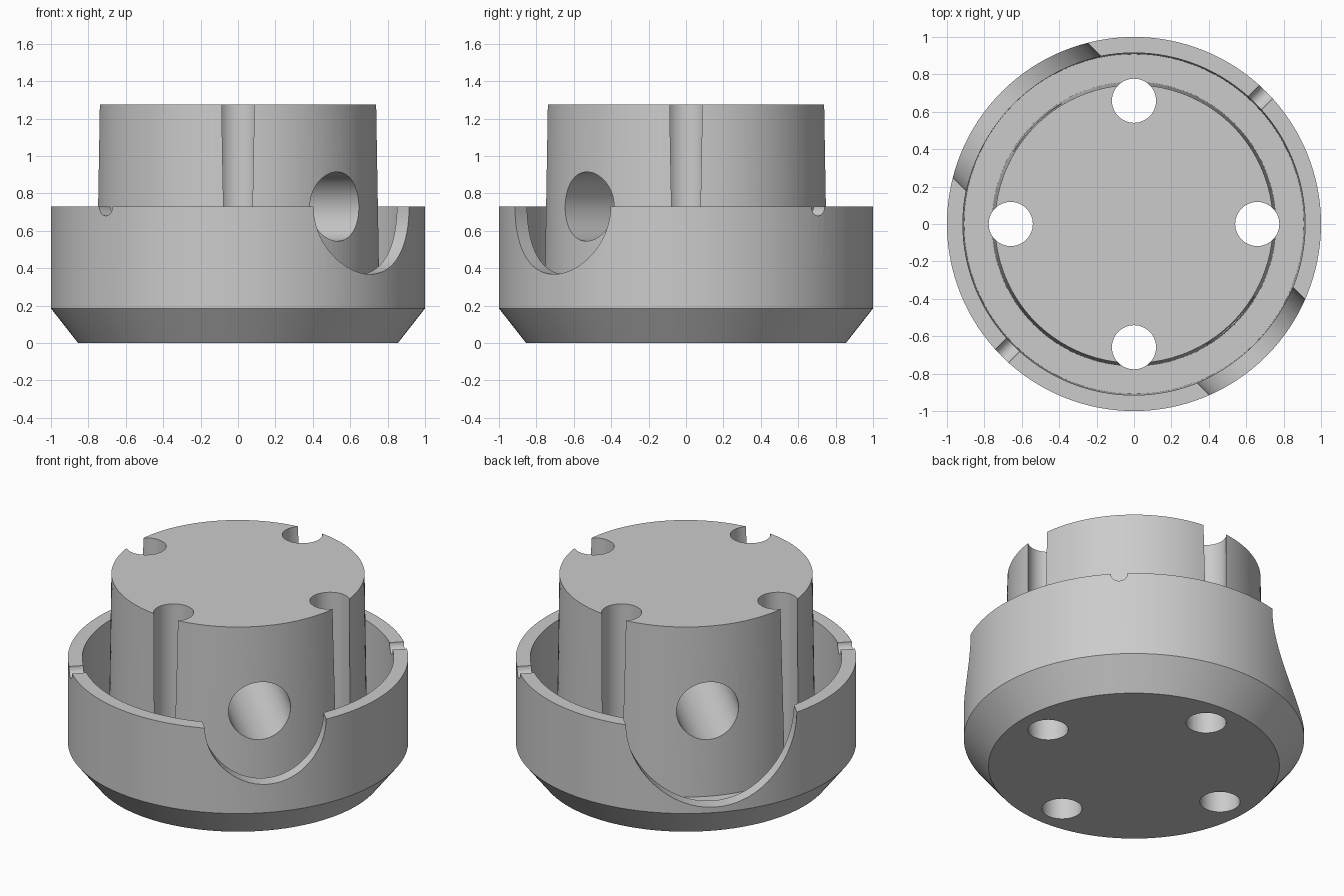
import bpy, bmesh, math
from mathutils import Vector

if "Cube" in bpy.data.objects:
    bpy.data.objects.remove(bpy.data.objects["Cube"])

SEGMENTS = 128
RIM_Z, FLOOR_Z, TOP_Z = 0.73, 0.18, 1.275

grey = bpy.data.materials.new("plain grey")
grey.diffuse_color = (0.6, 0.6, 0.6, 1)
grey.use_nodes = True
grey.node_tree.nodes["Principled BSDF"].inputs["Base Color"].default_value = grey.diffuse_color


def lathe(name, profile):
    """Revolve an (r, z) profile that starts and ends on the axis."""
    bm = bmesh.new()
    verts = [bm.verts.new((r, 0, z)) for r, z in profile]
    edges = [bm.edges.new(pair) for pair in zip(verts, verts[1:])]
    bmesh.ops.spin(bm, geom=verts + edges, cent=(0, 0, 0), axis=(0, 0, 1),
                   angle=math.tau, steps=SEGMENTS, use_duplicate=False)
    bmesh.ops.remove_doubles(bm, verts=bm.verts, dist=1e-4)
    bmesh.ops.recalc_face_normals(bm, faces=bm.faces)
    mesh = bpy.data.meshes.new(name)
    bm.to_mesh(mesh)
    bm.free()
    mesh.materials.append(grey)
    obj = bpy.data.objects.new(name, mesh)
    bpy.context.collection.objects.link(obj)
    return obj


def rod(name, radius, start, end, sides=64):
    """Cylinder between two points, used as a cutter."""
    start, end = Vector(start), Vector(end)
    bpy.ops.mesh.primitive_cylinder_add(vertices=sides, radius=radius,
                                        depth=(end - start).length,
                                        location=(start + end) / 2)
    obj = bpy.context.object
    obj.name = name
    obj.rotation_euler = (end - start).to_track_quat('Z', 'Y').to_euler()
    obj.data.materials.append(grey)
    return obj


def combine(target, other, operation):
    """Apply a boolean and remove the helper."""
    mod = target.modifiers.new(operation.lower(), 'BOOLEAN')
    mod.operation, mod.solver, mod.object = operation, 'EXACT', other
    bpy.ops.object.select_all(action='DESELECT')
    bpy.context.view_layer.objects.active = target
    target.select_set(True)
    bpy.ops.object.modifier_apply(modifier=mod.name)
    bpy.data.objects.remove(other)


def radial(degrees, r, z=RIM_Z):
    a = math.radians(degrees)
    return (r * math.cos(a), r * math.sin(a), z)


# Bowl with chamfered foot
body = lathe("round_base", [(0, 0), (0.855, 0), (1, 0.185), (1, RIM_Z),
                            (0.915, RIM_Z), (0.908, FLOOR_Z), (0, FLOOR_Z)])

# Round rim cut-outs: medium, large, and two small grooves
for angle, radius in ((-45, 0.362), (135, 0.51), (45, 0.05), (225, 0.05)):
    combine(body, rod("rim_cutter", radius, radial(angle, 0.4),
                      radial(angle, 1.2)), 'DIFFERENCE')

# Slightly tapered central post
post = lathe("centre_post", [(0, 0.1), (0.762, 0.1), (0.76, FLOOR_Z),
                             (0.744, TOP_Z), (0, TOP_Z)])
combine(body, post, 'UNION')

# Cross hole through the post
combine(body, rod("cross_hole_cutter", 0.185, radial(-45, 1.2),
                  radial(135, 1.2)), 'DIFFERENCE')

# Four vertical holes that break out through the post wall
for angle in (0, 90, 180, 270):
    combine(body, rod("vertical_hole_cutter", 0.118, radial(angle, 0.659, -0.2),
                      radial(angle, 0.659, 1.5), 48), 'DIFFERENCE')

bpy.ops.object.select_all(action='DESELECT')
body.select_set(True)
bpy.context.view_layer.objects.active = body
bpy.ops.object.shade_smooth_by_angle(angle=math.radians(30))
